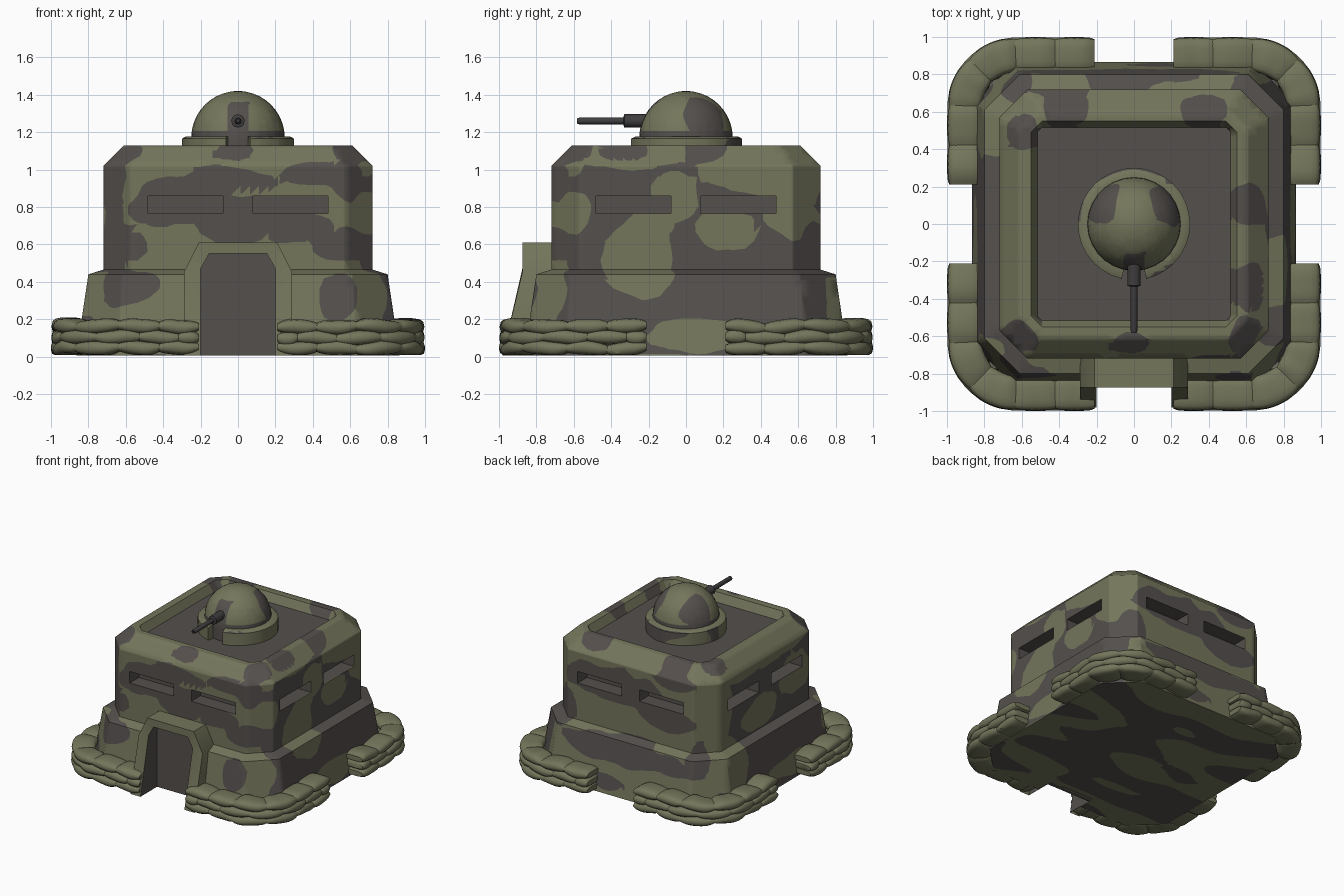
import bpy, bmesh, math
from mathutils import Vector, Matrix, noise

if "Cube" in bpy.data.objects:
    bpy.data.objects.remove(bpy.data.objects["Cube"])


def material(name, rgb):
    m = bpy.data.materials.new(name)
    m.diffuse_color = (*rgb, 1)
    m.use_nodes = True
    m.node_tree.nodes["Principled BSDF"].inputs["Base Color"].default_value = m.diffuse_color
    return m


GREEN = material("olive green", (0.175, 0.18, 0.105))
GREY = material("warm grey", (0.09, 0.08, 0.075))
STEEL = material("gun steel", (0.05, 0.046, 0.046))


def finish(name, bm, mats, angle=50):
    bmesh.ops.recalc_face_normals(bm, faces=bm.faces)
    for f in bm.faces:
        f.smooth = True
    for e in bm.edges:
        e.smooth = e.calc_face_angle(0) < math.radians(angle)
    me = bpy.data.meshes.new(name)
    bm.to_mesh(me)
    bm.free()
    for m in mats:
        me.materials.append(m)
    ob = bpy.data.objects.new(name, me)
    bpy.context.collection.objects.link(ob)
    return ob


def loft(bm, rings, closed=True, caps=True):
    vs = [[bm.verts.new(p) for p in r] for r in rings]
    n = len(vs[0])
    for a, b in zip(vs, vs[1:]):
        for i in range(n if closed else n - 1):
            j = (i + 1) % n
            bm.faces.new((a[i], a[j], b[j], b[i]))
    if caps:
        bm.faces.new(vs[0])
        bm.faces.new(vs[-1])


def box(bm, lo, hi, turn=0):
    size = Vector(hi) - Vector(lo)
    mid = (Vector(hi) + Vector(lo)) / 2
    bmesh.ops.create_cube(bm, size=1, matrix=Matrix.Rotation(turn, 4, 'Z')
                          @ Matrix.Translation(mid) @ Matrix.Diagonal((*size, 1)))


# Camouflage: grey patches on front and back, green patches on the flanks (u, z, ru, rz)
FRONT = [(-.3, .83, .29, .14), (0, .72, .25, .14), (.28, .7, .25, .09), (-.02, .95, .24, .07),
         (.42, .98, .22, .06), (.62, .95, .12, .12), (-.64, .59, .14, .1), (.56, .59, .18, .1),
         (-.63, .37, .23, .09), (.52, .33, .11, .14), (-.68, .95, .09, .12)]
BACK = [(.2, .83, .5, .14), (-.3, .7, .25, .12), (0, .36, .6, .11), (.62, .58, .14, .15),
        (-.4, 1., .16, .08), (-.66, .45, .12, .12), (.1, .1, .15, .07)]
RIGHT = [(-.26, .55, .19, .24), (-.62, .78, .11, .12), (-.64, 1.08, .11, .16), (.35, 1.02, .3, .14),
         (.62, .9, .14, .24), (.22, .68, .17, .1), (.55, .77, .17, .13), (-.8, .38, .15, .2),
         (.05, .12, .25, .09), (-.05, .86, .12, .12), (-.35, 1.09, .3, .09)]
LEFT = [(.62, .35, .3, .2), (.1, 1.06, .7, .1), (.62, .82, .18, .28), (.1, .6, .25, .13),
        (-.4, .76, .2, .16), (-.2, .12, .3, .08), (-.75, .35, .15, .2)]
PARAPET = [(-.35, .63), (.35, .62), (.64, .1), (.63, -.33), (.6, -.62), (-.62, -.65), (-.0, -.69),
           (-.63, .5)]


def blobs(table, u, z):
    return max(1 - math.hypot((u - a) / ru, (z - b) / rz) for a, b, ru, rz in table)


def wall_field(p):
    x, y, z = p
    if z < .01:
        return noise.noise(Vector((x * 1.8, y * 4.5, 3))) + .05
    w = noise.noise(p * 5) * .35 + noise.noise(p * 11) * .12
    top = max(0, min(1, (z - 1.02) / .06))
    t = max(0, min(1, .5 + (abs(x) - abs(y)) / .16))
    side = -blobs(RIGHT if x > 0 else LEFT, y, z)
    face = blobs(FRONT if y < 0 else BACK, x, z)
    wall = t * max(-.7, side) + (1 - t) * max(-.7, face)
    cap = max(1 - math.hypot(x - a, y - b) / .12 for a, b in PARAPET)
    return wall * (1 - top) + max(-.7, cap) * top + w


def dome_field(p):
    x, y, z = p
    slot = min(.055 - abs(x), 1.36 - z, -y) * 10
    side = 1 - min((p - Vector((s * .2, .12, 1.3))).length for s in (-1, 1)) / .13
    return max(slot, side + noise.noise(p * 9) * .3, (1.205 - z) * 10)


def ring_field(p):
    return noise.noise(p * 5 + Vector((2, 1, 0))) if p.z < 1.17 else -.3


def camouflage(bm, field, force=None, step=.05):
    """Split the mesh along the field's zero line, then colour faces by its sign."""
    n = int(1 / step)
    for axis in ((1, 0, 0), (0, 1, 0), (0, 0, 1)):
        for k in range(-n, int(n * 1.45)):
            bmesh.ops.bisect_plane(bm, geom=bm.verts[:] + bm.edges[:] + bm.faces[:],
                                   plane_co=Vector(axis) * (k * step + .013), plane_no=axis)
    bmesh.ops.triangulate(bm, faces=bm.faces)
    bmesh.ops.recalc_face_normals(bm, faces=bm.faces)
    val = {v: field(v.co) for v in bm.verts}
    new = []
    for e in bm.edges[:]:
        a, b = e.verts
        if val[a] * val[b] < 0:
            t = min(.95, max(.05, val[a] / (val[a] - val[b])))
            new.append(bmesh.utils.edge_split(e, a, t)[1])
    bmesh.ops.connect_verts(bm, verts=new)
    bm.normal_update()
    for f in bm.faces:
        c = f.calc_center_median()
        f.material_index = int(field(c) > 0 or bool(force and force(c, f.normal)))


# Bunker body: chamfered-square rings, from the skirt up to the roof well
def octagon(h, c, z):
    k = h - c
    return [(h, -k, z), (h, k, z), (k, h, z), (-k, h, z),
            (-h, k, z), (-h, -k, z), (-k, -h, z), (k, -h, z)]


bm = bmesh.new()
loft(bm, [octagon(*r) for r in [(.865, .22, .005), (.80, .19, .44), (.72, .15, .465), (.72, .15, 1.02),
                                (.61, .11, 1.13), (.55, .06, 1.13), (.515, .02, 1.065)]])
raw = finish("raw_body", bm, [])

# Cutters: two firing slits per wall and the doorway
bm = bmesh.new()
for q in range(4):
    for x in (-.28, .28):
        box(bm, (x - .2, -.8, .765), (x + .2, -.6, .86), q * math.pi / 2)
box(bm, (-.205, -1, -.1), (.205, -.74, .5))
cutter = finish("slit_cutter", bm, [])
cutter.hide_render = True
mod = raw.modifiers.new("slits", 'BOOLEAN')
mod.operation, mod.solver, mod.object = 'DIFFERENCE', 'EXACT', cutter
bpy.context.view_layer.update()
ev = raw.evaluated_get(bpy.context.evaluated_depsgraph_get())
bm = bmesh.new()
bm.from_mesh(ev.to_mesh())
ev.to_mesh_clear()
bpy.data.objects.remove(raw)
bpy.data.objects.remove(cutter)


def body_grey(c, n):
    m, s = max(abs(c.x), abs(c.y)), abs(c.x) + abs(c.y)
    return (m < .52 and c.z > 1.06) or (.7 < c.z < .9 and m < .715 and s < 1.25)


camouflage(bm, wall_field, body_grey)
finish("bunker_body", bm, [GREEN, GREY])

# Door porch with sloping front and chamfered head
def front_y(z):
    return -.875 - max(0, .45 - z) * .24


outer = [(-.29, 0.005), (-.29, .45), (-.21, .61), (.21, .61), (.29, .45), (.29, 0.005)]
inner = [(-.2, 0.005), (-.2, .47), (-.155, .55), (.155, .55), (.2, .47), (.2, 0.005)]
bm = bmesh.new()
loft(bm, [[(x, -.68, z) for x, z in outer], [(x, front_y(z), z) for x, z in outer],
          [(x, front_y(z), z) for x, z in inner], [(x, -.7, z) for x, z in inner]], False, False)
for f in bm.faces:
    c = f.calc_center_median()
    f.normal_update()
    f.material_index = int(abs(c.x) < .202 and c.z < .552 and abs(f.normal.y) < .5)
finish("door_porch", bm, [GREEN, GREY], 30)

# Door with a raised panel
bm = bmesh.new()
for pts, y in ((inner, -.765), ([(x * .8, .03 + z * .9) for x, z in inner], -.773)):
    loft(bm, [[(x, -.71, z) for x, z in pts], [(x, y, z) for x, z in pts]])
finish("door", bm, [GREY], 30)


# Turret ring (open at the gun) and dome
def lathe(profile, a0, a1, n):
    return [[(r * math.cos(a), r * math.sin(a), z) for r, z in profile]
            for a in (a0 + (a1 - a0) * i / n for i in range(n + 1))]


bm = bmesh.new()
gap = .22
loft(bm, lathe([(.23, 1.06), (.3, 1.06), (.3, 1.165), (.275, 1.178), (.23, 1.178)],
               -math.pi / 2 + gap, 1.5 * math.pi - gap, 30))
camouflage(bm, ring_field, None, .1)
finish("turret_ring", bm, [GREEN, GREY], 35)

bm = bmesh.new()
dome = [(.25, 1.06)] + [(.25 * math.cos(a), 1.17 + .25 * math.sin(a))
                        for a in (math.pi / 2 * i / 10 for i in range(10))] + [(.012, 1.42)]
loft(bm, [[(r * math.cos(t), r * math.sin(t), z) for t in (math.tau * i / 28 for i in range(28))]
          for r, z in dome])
camouflage(bm, dome_field)
finish("turret_dome", bm, [GREEN, GREY])

# Gun barrel
bm = bmesh.new()
prof = [(.036, -.15), (.036, -.33), (.018, -.335), (.018, -.57), (.014, -.582), (.009, -.582), (.008, -.5)]
loft(bm, [[(r * math.cos(t), y, 1.26 + r * math.sin(t)) for t in (math.tau * i / 12 for i in range(12))]
          for r, y in prof])
finish("gun_barrel", bm, [STEEL], 35)

# Sandbag walls: bags bent along a rounded-corner path, three courses, four corners
R, K, S = .285, .62, .41
LENGTH = 2 * S + R * math.pi / 2


def path(s):
    if s < S:
        return Vector((K - S + s, K + R, 0)), Vector((0, 1, 0))
    if s > LENGTH - S:
        return Vector((K + R, K - (s - LENGTH + S), 0)), Vector((1, 0, 0))
    a = math.pi / 2 - (s - S) / R
    n = Vector((math.cos(a), math.sin(a), 0))
    return Vector((K, K, 0)) + n * R, n


def bag(bm, s0, s1, z, half, turn):
    rings = []
    for i in range(11):
        t = i / 10
        p, n = path(s0 + (s1 - s0) * t)
        puff = (1 - abs(2 * t - 1) ** 3)
        ring = []
        for j in range(14):
            a = math.tau * j / 14
            c, d = math.cos(a), math.sin(a)
            w = math.copysign(abs(c) ** .6, c) * half * (.87 + .13 * puff)
            h = math.copysign(abs(d) ** .75, d) * .041 * (.5 + .5 * puff)
            q = p + n * w + Vector((0, 0, z + h))
            q.z = max(.008, q.z + .016 * noise.noise(p * 7 + Vector((turn * 3, z * 50, 0))))
            ring.append(turn_m @ q)
        rings.append(ring)
    loft(bm, rings)


bm = bmesh.new()
for q in range(4):
    turn_m = Matrix.Rotation(q * math.pi / 2, 3, 'Z')
    for course, (z, half) in enumerate(((.045, .095), (.102, .093), (.16, .091))):
        cuts = [LENGTH * i / 6 for i in range(7)]
        if course == 1:
            cuts = [0] + [LENGTH * (i + .5) / 6 for i in range(6)] + [LENGTH]
        for s0, s1 in zip(cuts, cuts[1:]):
            bag(bm, max(0, s0 - .008), min(LENGTH, s1 + .008), z, half, q)
finish("sandbags", bm, [GREEN])
